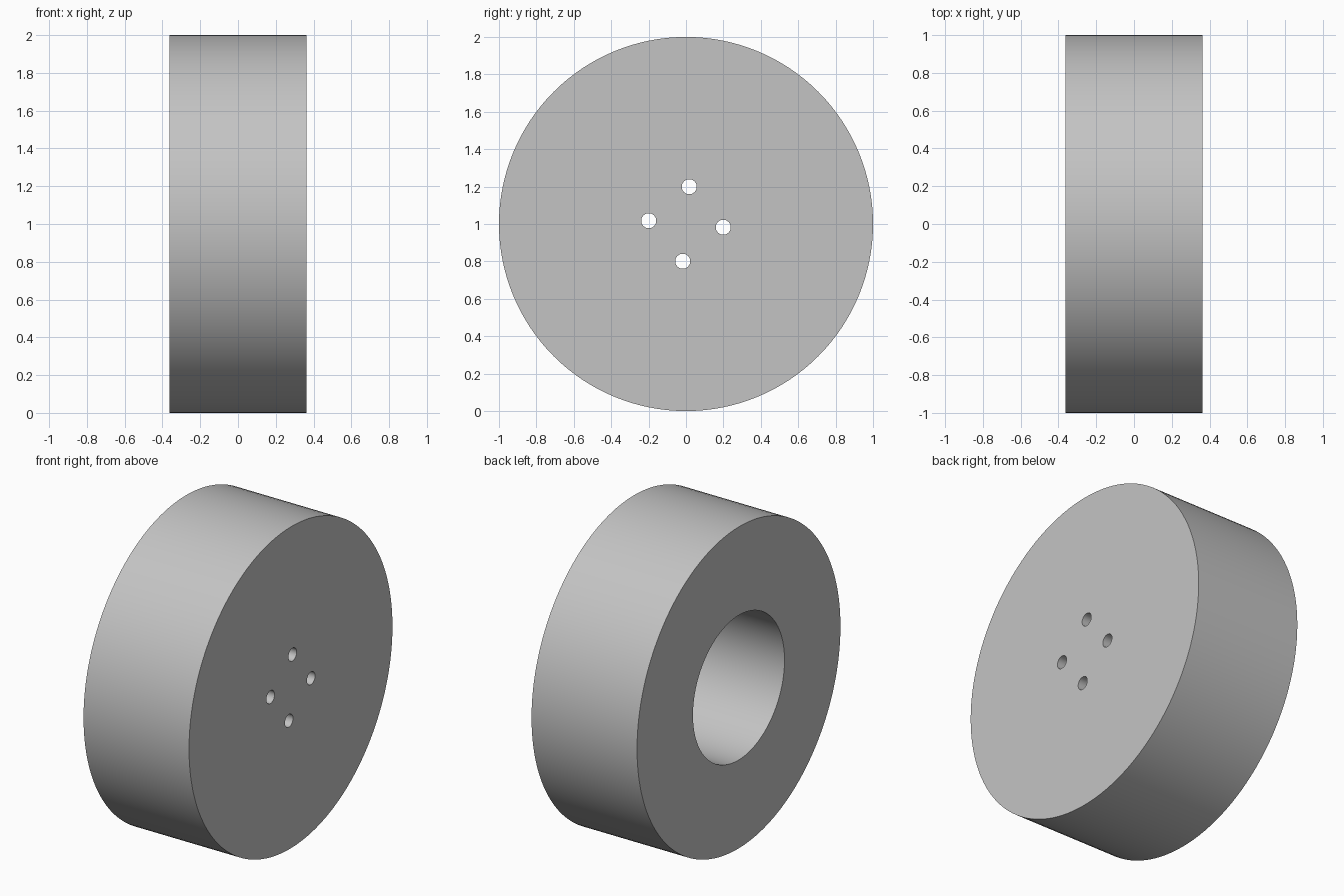
import bpy
import math
from mathutils import Vector

cube = bpy.data.objects.get("Cube")
if cube:
    bpy.data.objects.remove(cube, do_unlink=True)

RADIUS, HALF_WIDTH = 1.0, 0.363
BORE_RADIUS, PLATE = 0.45, 0.1
HOLE_RADIUS, HOLE_CIRCLE = 0.04, 0.2

grey = bpy.data.materials.new("plain_grey")
grey.use_nodes = True
colour = (0.55, 0.55, 0.55, 1)
grey.diffuse_color = colour
grey.node_tree.nodes["Principled BSDF"].inputs["Base Color"].default_value = colour


def x_cylinder(name, radius, x0, x1, y=0.0, z=RADIUS, sides=128):
    """Cylinder lying along x between x0 and x1."""
    bpy.ops.mesh.primitive_cylinder_add(
        vertices=sides, radius=radius, depth=x1 - x0,
        location=Vector(((x0 + x1) / 2, y, z)), rotation=(0, math.pi / 2, 0))
    obj = bpy.context.object
    obj.name = name
    obj.data.materials.append(grey)
    return obj


# Solid wheel body
wheel = x_cylinder("wheel_body", RADIUS, -HALF_WIDTH, HALF_WIDTH)

# Wide blind bore from the left-hand face, leaving a plate on the other side
cutters = [x_cylinder("bore_cutter", BORE_RADIUS, -HALF_WIDTH - 0.1, HALF_WIDTH - PLATE)]

# Four bolt holes through the plate, turned slightly off the axes
for i in range(4):
    a = math.radians(-5 + 90 * i)
    cutters.append(x_cylinder(
        f"bolt_hole_cutter_{i + 1}", HOLE_RADIUS, HALF_WIDTH - PLATE - 0.1, HALF_WIDTH + 0.1,
        HOLE_CIRCLE * math.cos(a), RADIUS + HOLE_CIRCLE * math.sin(a), 32))

# Cut the openings, then drop the cutters
bpy.ops.object.select_all(action="DESELECT")
wheel.select_set(True)
bpy.context.view_layer.objects.active = wheel
for cutter in cutters:
    cutter.hide_render = True
    cut = wheel.modifiers.new(cutter.name, "BOOLEAN")
    cut.operation, cut.solver, cut.object = "DIFFERENCE", "EXACT", cutter
    bpy.ops.object.modifier_apply(modifier=cut.name)
    bpy.data.objects.remove(cutter, do_unlink=True)

bpy.ops.object.shade_smooth_by_angle(angle=math.radians(30))
